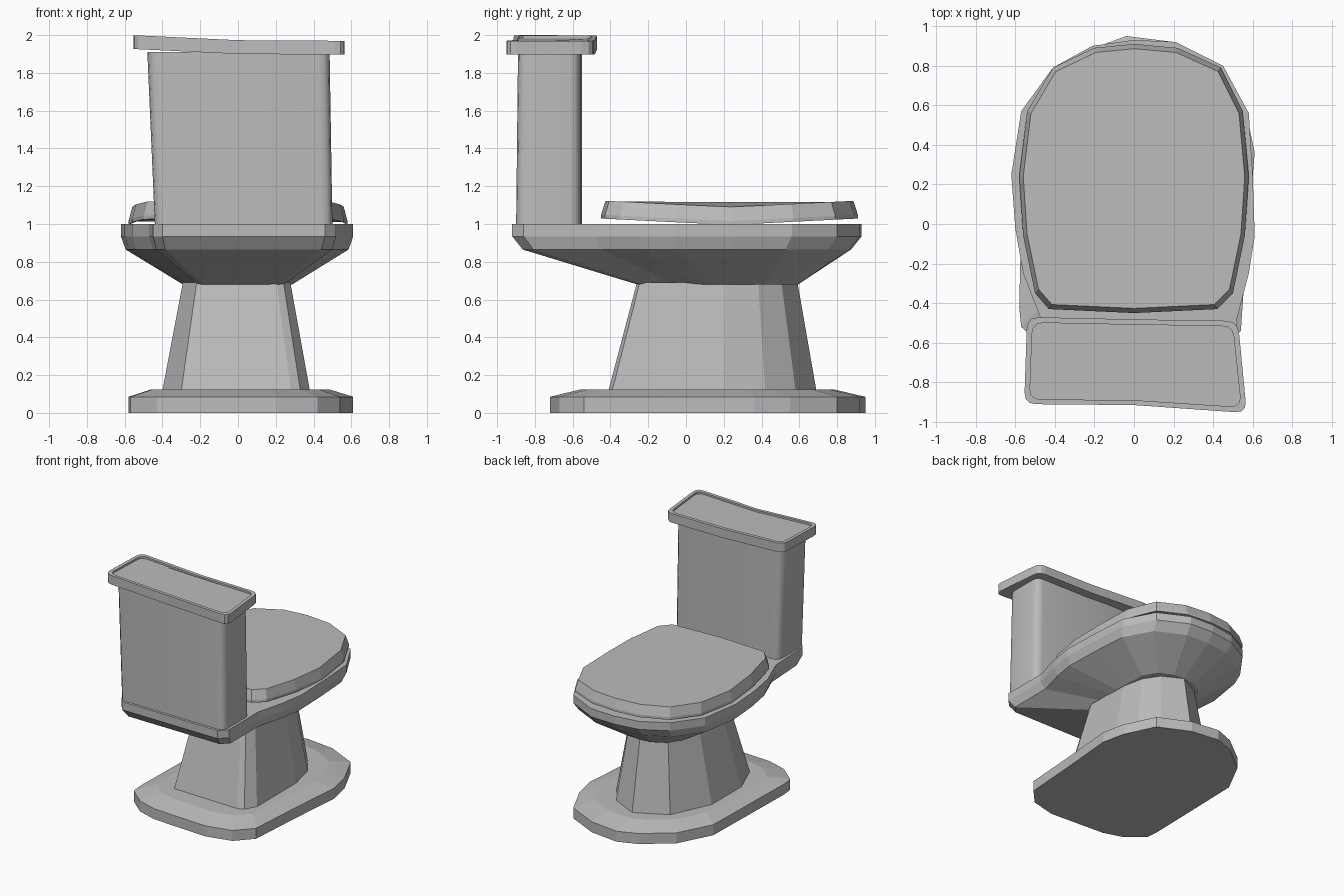
import bpy, bmesh
from mathutils import Vector

if "Cube" in bpy.data.objects:
    bpy.data.objects.remove(bpy.data.objects["Cube"], do_unlink=True)

# One ceramic colour for every part
ceramic = bpy.data.materials.new("grey_ceramic")
ceramic.use_nodes = True
grey = (0.5, 0.5, 0.5, 1)
ceramic.diffuse_color = grey
ceramic.node_tree.nodes["Principled BSDF"].inputs["Base Color"].default_value = grey


def fit(outline, sx, sy, dx=0, dy=0):
    """Scale and shift an outline."""
    return [(x * sx + dx, y * sy + dy) for x, y in outline]


def rounded(corners, radius, steps=3):
    """Round the sharp corners of an outline, keeping shallow bends."""
    pts = [Vector(c) for c in corners]
    result = []
    for i, p in enumerate(pts):
        a = (pts[i - 1] - p).normalized()
        b = (pts[(i + 1) % len(pts)] - p).normalized()
        if a.dot(b) < -0.9:
            result.append(tuple(p))
            continue
        start, end = p + a * radius, p + b * radius
        for k in range(steps + 1):
            t = k / steps
            result.append(tuple(start.lerp(p, t).lerp(p.lerp(end, t), t)))
    return result


def loft(name, rings, warp=None, smooth=False):
    """Skin (outline, height) rings from bottom to top and cap both ends."""
    bm = bmesh.new()
    loops = []
    for outline, z in rings:
        loops.append([bm.verts.new((x, y, z + (warp(x, y) if warp else 0)))
                      for x, y in outline])
    n = len(loops[0])
    for low, high in zip(loops, loops[1:]):
        for i in range(n):
            j = (i + 1) % n
            bm.faces.new((low[i], low[j], high[j], high[i]))
    bm.faces.new(loops[0][::-1])
    bm.faces.new(loops[-1])
    bmesh.ops.recalc_face_normals(bm, faces=bm.faces)
    mesh = bpy.data.meshes.new(name)
    bm.to_mesh(mesh)
    bm.free()
    mesh.materials.append(ceramic)
    obj = bpy.data.objects.new(name, mesh)
    bpy.context.collection.objects.link(obj)
    if smooth:
        bpy.ops.object.select_all(action='DESELECT')
        obj.select_set(True)
        bpy.context.view_layer.objects.active = obj
        bpy.ops.object.shade_smooth_by_angle(angle=0.6)
    return obj


# Floor plinth with a sloped top edge
plinth = [(-.43, -.64), (-.27, -.69), (.21, -.72), (.42, -.67), (.54, -.54),
          (.57, -.1), (.61, .36), (.57, .55), (.45, .8), (.2, .92), (-.04, .95),
          (-.2, .89), (-.42, .72), (-.56, .45), (-.58, -.42), (-.57, -.52)]
loft("plinth", [(plinth, 0), (plinth, .085),
                (fit(plinth, .79, .8, 0, .02), .125)])

# Tapered pedestal
foot = [(-.3, -.39), (.28, -.41), (.33, -.39), (.38, -.3), (.38, .2), (.33, .42),
        (.22, .58), (0, .69), (-.25, .56), (-.4, .24), (-.4, -.14)]
loft("pedestal", [(foot, .12), (fit(foot, .73, .773, 0, .057), .69)])

# Bowl, flaring from the pedestal and reaching under the tank
rim = [(-.4, -.91), (.46, -.92), (.52, -.86), (.52, -.48), (.58, -.25),
       (.61, -.06), (.6, .25), (.58, .56), (.45, .8), (.21, .92), (0, .93),
       (-.21, .9), (-.41, .79), (-.57, .57), (-.62, .25), (-.6, -.02),
       (-.56, -.25), (-.47, -.48), (-.45, -.85)]
loft("bowl", [(fit(rim, .47, .46, 0, .165), .68), (fit(rim, .96, .94), .865),
              (rim, .935), (rim, 1)])

# Closed seat cover, slightly higher at both ends
cover = [(-.43, -.43), (0, -.45), (.42, -.43), (.5, -.35), (.56, -.06),
         (.58, .24), (.55, .57), (.44, .79), (.22, .89), (0, .91), (-.2, .89),
         (-.41, .79), (-.54, .57), (-.58, .24), (-.56, -.06), (-.5, -.35)]
loft("seat_cover", [(cover, .995), (cover, 1.015),
                    (fit(cover, .965, .965, 0, .008), 1.09)],
     lambda x, y: .05 * abs(y - .23))

# Water tank
tank_low = [(-.44, -.89), (.5, -.9), (.5, -.56), (-.44, -.55)]
tank_high = [(-.48, -.88), (.485, -.89), (.485, -.56), (-.48, -.55)]
loft("tank", [(rounded(tank_low, .06), .99), (rounded(tank_high, .06), 1.91)],
     smooth=True)

# Tank lid with a raised border, bent up on one side
lid = [(-.555, -.91), (0, -.915), (.57, -.955), (.525, -.49), (0, -.482), (-.54, -.47)]
edge = rounded(lid, .06)
inner = fit(edge, .95, .88, 0, -.085)
loft("tank_lid", [(edge, 1.9), (edge, 1.973), (inner, 1.973), (inner, 1.958)],
     lambda x, y: .048 * max(0, -x) - .006 * max(0, x))
